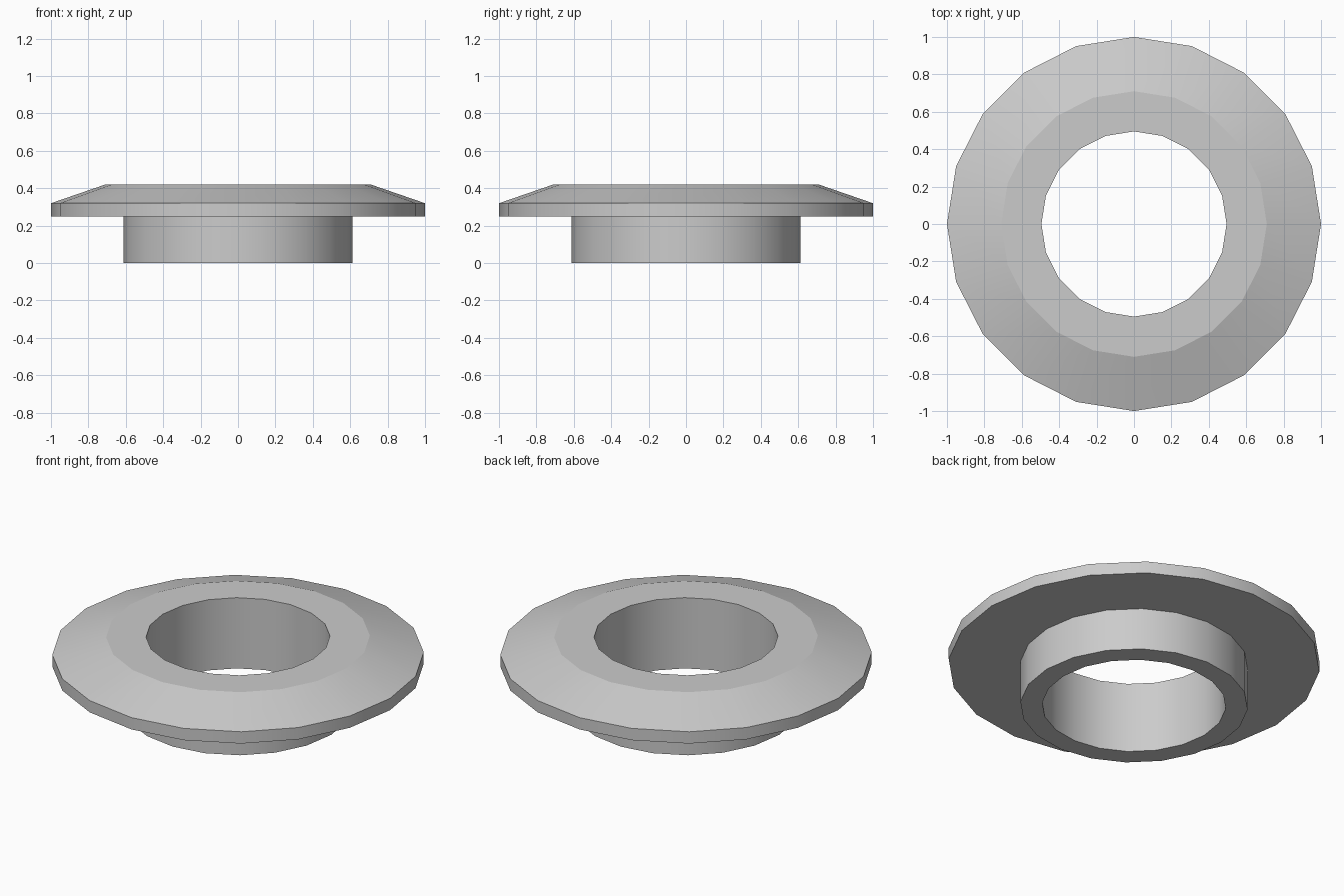
import bpy
import bmesh
from math import cos, sin, tau

cube = bpy.data.objects.get("Cube")
if cube:
    bpy.data.objects.remove(cube, do_unlink=True)

SIDES = 20

grey = bpy.data.materials.new("light grey")
grey.use_nodes = True
colour = (0.6, 0.6, 0.6, 1)
grey.diffuse_color = colour
grey.node_tree.nodes["Principled BSDF"].inputs["Base Color"].default_value = colour


def lathe(name, profile):
    """Turn a closed (radius, height) profile about z, smooth around, sharp at rims."""
    bm = bmesh.new()
    rings = [[bm.verts.new((r * cos(tau * i / SIDES), r * sin(tau * i / SIDES), z))
              for i in range(SIDES)] for r, z in profile]
    for k, ring in enumerate(rings):
        after = rings[(k + 1) % len(rings)]
        for i in range(SIDES):
            j = (i + 1) % SIDES
            bm.faces.new((ring[i], ring[j], after[j], after[i])).smooth = True
    # Every rim around the turned part is a crisp edge
    rim_edges = {frozenset((ring[i], ring[(i + 1) % SIDES]))
                 for ring in rings for i in range(SIDES)}
    for edge in bm.edges:
        edge.smooth = frozenset(edge.verts) not in rim_edges
    bmesh.ops.recalc_face_normals(bm, faces=bm.faces[:])
    mesh = bpy.data.meshes.new(name)
    bm.to_mesh(mesh)
    bm.free()
    mesh.materials.append(grey)
    obj = bpy.data.objects.new(name, mesh)
    bpy.context.collection.objects.link(obj)
    return obj


# Hollow collar, flat underside, short rim, sloped shoulder and flat top in one turning
lathe("flanged_bushing", [
    (0.495, 0), (0.613, 0), (0.613, 0.25), (1, 0.25),
    (1, 0.32), (0.71, 0.42), (0.495, 0.42),
])
